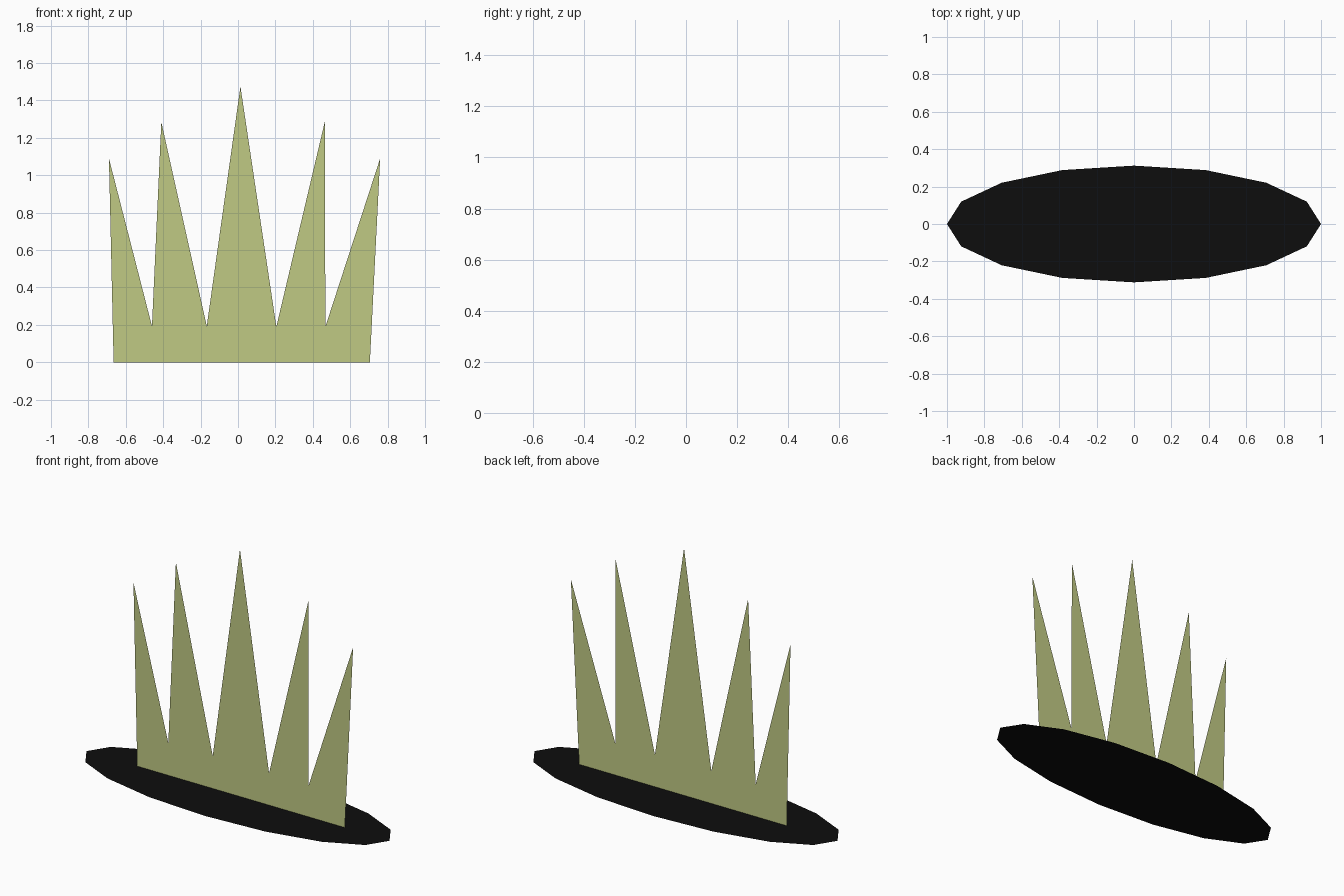
import bpy
import math

if "Cube" in bpy.data.objects:
    bpy.data.objects.remove(bpy.data.objects["Cube"])


def flat_part(name, points, color):
    """One flat n-gon with a plain diffuse colour."""
    mesh = bpy.data.meshes.new(name)
    mesh.from_pydata(points, [], [list(range(len(points)))])
    mat = bpy.data.materials.new(name + "_material")
    mat.diffuse_color = (*color, 1.0)
    mat.use_nodes = True
    mat.node_tree.nodes["Principled BSDF"].inputs["Base Color"].default_value = mat.diffuse_color
    mesh.materials.append(mat)
    obj = bpy.data.objects.new(name, mesh)
    bpy.context.collection.objects.link(obj)
    return obj


# Grass blades: one upright zigzag sheet facing the front
base_left, base_right = (-0.665, 0), (0.705, 0)
tips = [(-0.69, 1.09), (-0.41, 1.285), (0.013, 1.475), (0.465, 1.29), (0.76, 1.09)]
valleys = [(-0.46, 0.193), (-0.167, 0.193), (0.205, 0.19), (0.467, 0.19)]
outline = [base_right] + [tips[-1]]
for valley, tip in zip(reversed(valleys), reversed(tips[:-1])):
    outline += [valley, tip]
outline.append(base_left)
flat_part("grass_blades", [(x, 0, z) for x, z in outline], (0.53, 0.59, 0.23))

# Ground patch: flat 16-sided dark ellipse
ring = [math.tau * i / 16 for i in range(16)]
flat_part("ground_patch", [(math.cos(a), 0.312 * math.sin(a), 0) for a in ring],
          (0.004, 0.004, 0.004))
